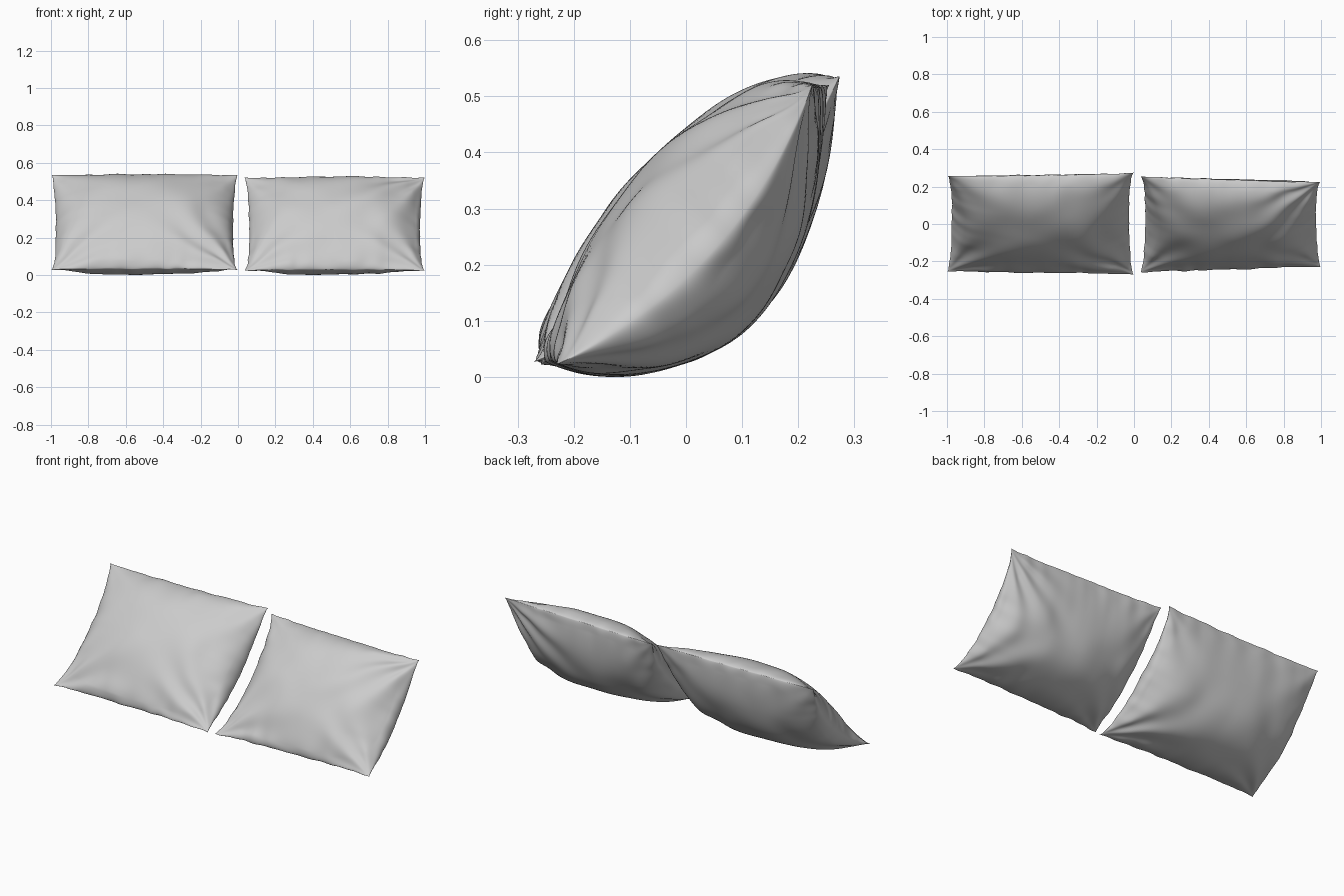
import bpy, bmesh, math
from mathutils import Vector, noise

if "Cube" in bpy.data.objects:
    bpy.data.objects.remove(bpy.data.objects["Cube"])

NU, NV = 110, 90


def folds(x, s, side, hw, hl, corners, seed):
    """Creases fanning out of the corners plus soft lumps and seam puckers."""
    warp = noise.noise(Vector((x * 4, s * 4, seed + side * 3)))
    h = 0.004 * noise.noise(Vector((x * 6, s * 6, seed + 9 + side * 5)))
    for i, (cx, cs, amp, n) in enumerate(corners):
        dx, ds = hw - x * cx, hl - s * cs
        r = math.hypot(dx, ds)
        a = math.atan2(ds, dx + 1e-6)
        wave = math.sin(n * a + i * 1.7 + side + warp * 1.6)
        h += amp * wave * (r / 0.18) * math.exp(1 - r / 0.18)
    # short puckers running away from the side and end seams
    e1 = math.exp(-(hl - abs(s)) / 0.05)
    e2 = math.exp(-(hw - abs(x)) / 0.05)
    h += 0.005 * e1 * math.sin(38 * x + 4 * warp + seed)
    h += 0.005 * e2 * math.sin(42 * s + 4 * warp + seed)
    return h


def pillow(name, cx, hw, bottom, top, fat, corners, seed, twist):
    b, t = Vector(bottom), Vector(top)
    mid, along = (b + t) / 2, (t - b).normalized()
    hl = (t - b).length / 2
    normal = Vector((-along.y, along.x))          # towards the front face
    bm = bmesh.new()
    for side in (1, -1):
        rows = []
        for j in range(NV + 1):
            v = math.sin(math.pi * (j / NV - 0.5))
            q = max(0.0, 1 - v * v)
            seam = -0.07 * q
            if side > 0:
                prof = 0.122 * q ** 0.65 * (1 + 0.18 * v)
            else:
                prof = -0.208 * q ** 0.8 * (1 - 0.23 * v)
            row = []
            for i in range(NU + 1):
                u = math.sin(math.pi * (i / NU - 0.5))
                g = max(0.0, 1 - abs(u) ** 2.4) ** 0.55
                # seams drawn inwards between the pointed corners
                x = u * hw * (1 - 0.055 * q ** 0.5 * abs(u))
                x += 0.004 * u * u * noise.noise(Vector((u, v * 7, seed)))
                s = v * hl * (1 - 0.02 * (1 - u ** 4))
                s += 0.005 * v * v * noise.noise(Vector((u * 7, v, seed)))
                h = (seam + (prof - seam) * g) * fat
                taper = min(1.0, 3 * g * q ** 0.6)
                h += side * taper * folds(x, s, side, hw, hl, corners, seed)
                p = mid + along * s + normal * h
                y = p.x + twist * u * v
                row.append(bm.verts.new((cx + x, y, p.y)))
            rows.append(row)
        for r0, r1 in zip(rows, rows[1:]):
            for k in range(NU):
                bm.faces.new((r0[k], r0[k + 1], r1[k + 1], r1[k]))
    # sew the two cloth panels together and rest the pillow on the floor
    bmesh.ops.remove_doubles(bm, verts=bm.verts, dist=0.00005)
    bmesh.ops.recalc_face_normals(bm, faces=bm.faces)
    low = min(vert.co.z for vert in bm.verts)
    bmesh.ops.translate(bm, verts=bm.verts, vec=(0, 0, -low))
    me = bpy.data.meshes.new(name)
    bm.to_mesh(me)
    bm.free()
    for f in me.polygons:
        f.use_smooth = True
    ob = bpy.data.objects.new(name, me)
    bpy.context.collection.objects.link(ob)
    return ob


# corner creases: (x side, end, depth, number of folds)
pillow("left_pillow", -0.5, 0.5, (-0.262, 0.03), (0.265, 0.537), 1.0,
       [(-1, -1, 0.006, 11), (1, -1, 0.007, 12), (-1, 1, 0.002, 8), (1, 1, 0.003, 9)],
       1.3, 0.008)
pillow("right_pillow", 0.517, 0.483, (-0.243, 0.025), (0.24, 0.522), 0.98,
       [(-1, -1, 0.005, 12), (1, -1, 0.005, 11), (-1, 1, 0.003, 9), (1, 1, 0.007, 13)],
       5.1, -0.015)
